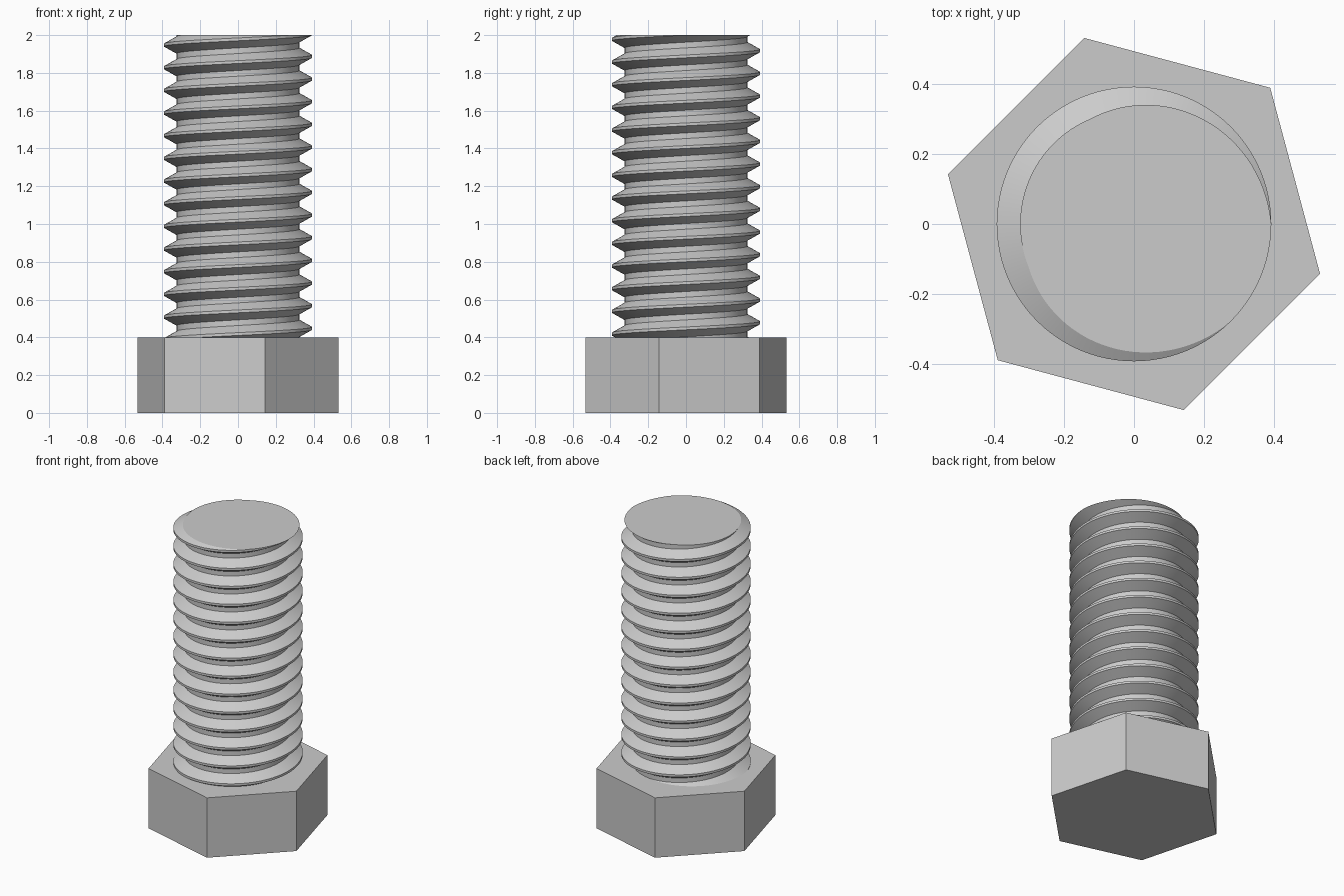
import bpy
import bmesh
from math import radians, tau, cos, sin

if "Cube" in bpy.data.objects:
    bpy.data.objects.remove(bpy.data.objects["Cube"], do_unlink=True)

HEAD_HEIGHT, HEAD_RADIUS, TOP = 0.4, 0.55, 2.0
PITCH, CREST, ROOT = 0.12, 0.392, 0.325
STEPS = 96  # per turn of the thread

steel = bpy.data.materials.new("grey steel")
steel.use_nodes = True
steel.diffuse_color = (0.6, 0.6, 0.6, 1)
steel.node_tree.nodes["Principled BSDF"].inputs["Base Color"].default_value = (0.6, 0.6, 0.6, 1)


def add_object(name, bm):
    bmesh.ops.recalc_face_normals(bm, faces=bm.faces)
    mesh = bpy.data.meshes.new(name)
    bm.to_mesh(mesh)
    bm.free()
    mesh.materials.append(steel)
    obj = bpy.data.objects.new(name, mesh)
    bpy.context.collection.objects.link(obj)
    return obj


# Hexagonal head, turned so one corner points to the front left
bm = bmesh.new()
ring = [bm.verts.new((HEAD_RADIUS * cos(a), HEAD_RADIUS * sin(a), 0))
        for a in (radians(60 * k - 15) for k in range(6))]
base = bm.faces.new(ring)
side = bmesh.ops.extrude_face_region(bm, geom=[base], use_keep_orig=True)
bmesh.ops.translate(bm, vec=(0, 0, HEAD_HEIGHT),
                    verts=[v for v in side["geom"] if isinstance(v, bmesh.types.BMVert)])
add_object("hex_head", bm)

# Threaded shank: one right-handed helical sweep of a trapezoid tooth
tooth = [(ROOT, -0.375), (CREST, -0.0625), (CREST, 0.0625), (ROOT, 0.375)]
turns = 18
start = TOP + 0.0075 - 16 * PITCH
bm = bmesh.new()
rows = []
for i in range(turns * STEPS + 1):
    a = tau * i / STEPS
    z = start + PITCH * i / STEPS
    rows.append([bm.verts.new((r * cos(a), r * sin(a), z + h * PITCH)) for r, h in tooth])
for i in range(turns * STEPS):
    strips = [(rows[i][k], rows[i + 1][k], rows[i + 1][k + 1], rows[i][k + 1]) for k in range(3)]
    if i + 1 + STEPS < len(rows):  # root flat joins the next turn
        strips.append((rows[i][3], rows[i + 1][3], rows[i + 1 + STEPS][0], rows[i + STEPS][0]))
    for quad in strips:
        bm.faces.new(quad)

# Cut the sweep flat at the tip and just inside the head, then cap both ends
for height, direction in ((TOP, 1), (HEAD_HEIGHT - 0.02, -1)):
    cut = bmesh.ops.bisect_plane(bm, geom=bm.verts[:] + bm.edges[:] + bm.faces[:], dist=1e-6,
                                 plane_co=(0, 0, height), plane_no=(0, 0, direction),
                                 clear_outer=True)
    rim = [e for e in cut["geom_cut"] if isinstance(e, bmesh.types.BMEdge)]
    bmesh.ops.edgeloop_fill(bm, edges=rim)
shank = add_object("threaded_shank", bm)

bpy.ops.object.select_all(action="DESELECT")
shank.select_set(True)
bpy.context.view_layer.objects.active = shank
bpy.ops.object.shade_smooth_by_angle(angle=radians(20))
